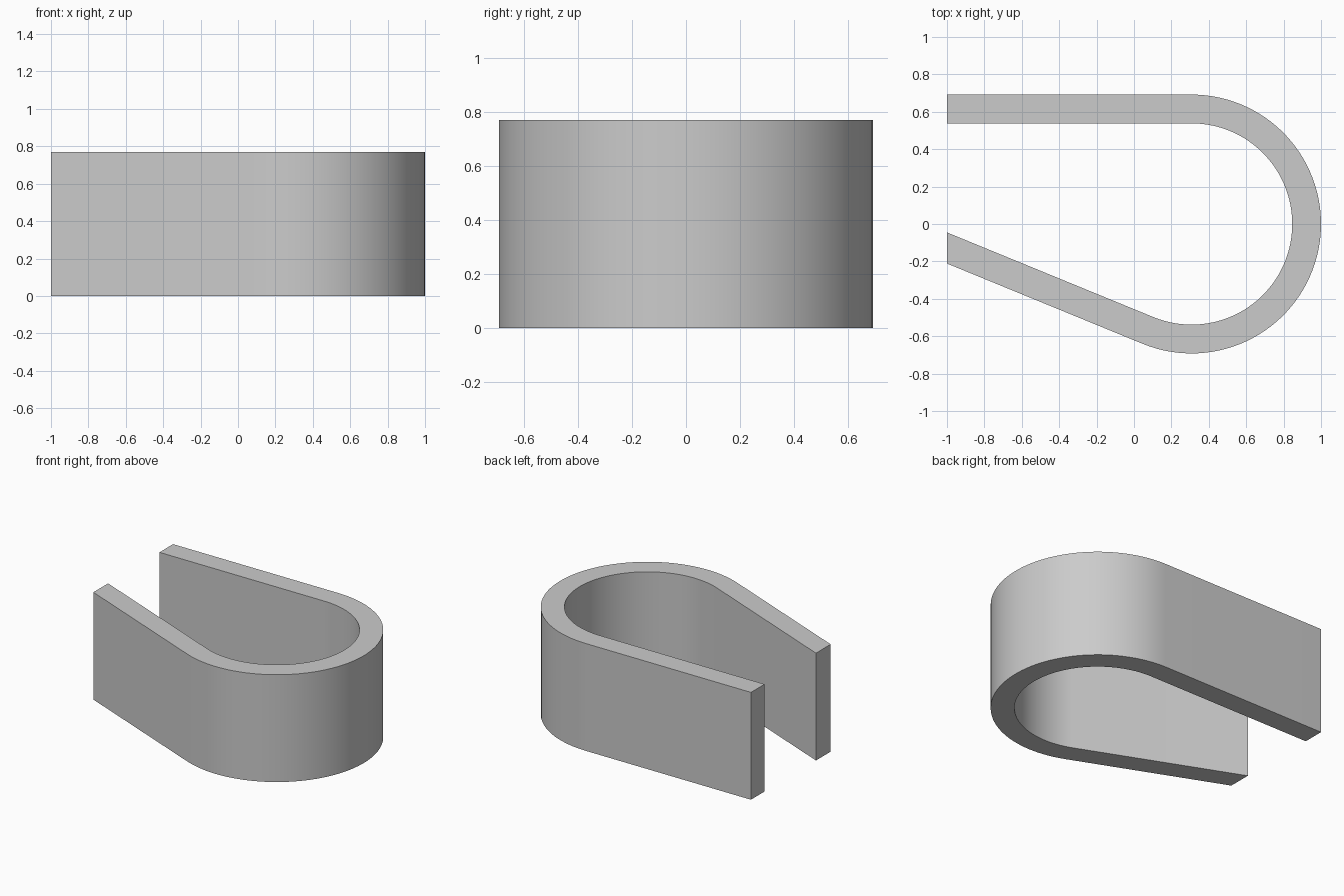
import bpy, bmesh, math

cube = bpy.data.objects.get("Cube")
if cube:
    bpy.data.objects.remove(cube, do_unlink=True)

OUTER, INNER, HEIGHT = 0.692, 0.538, 0.77
CENTRE_X, END_X = 0.308, -1.0
TILT = math.radians(22.3)
SEGMENTS = 64

grey = bpy.data.materials.new("light_grey")
grey.use_nodes = True
colour = (0.6, 0.6, 0.6, 1)
grey.diffuse_color = colour
grey.node_tree.nodes["Principled BSDF"].inputs["Base Color"].default_value = colour


def edge_path(radius):
    """Straight back arm, round bend, tangent sloping front arm."""
    start, stop = math.pi / 2, -math.pi / 2 - TILT
    points = [(END_X, radius)]
    for i in range(SEGMENTS + 1):
        a = start + (stop - start) * i / SEGMENTS
        points.append((CENTRE_X + radius * math.cos(a), radius * math.sin(a)))
    end_y = (END_X - CENTRE_X) * math.cos(stop)
    points.append((END_X, (radius - end_y) / math.sin(stop)))
    return points


# Flat strip between the outer and inner edges, extruded upwards
bm = bmesh.new()
rows = [[bm.verts.new((x, y, 0)) for x, y in edge_path(r)] for r in (OUTER, INNER)]
outer, inner = rows
for i in range(len(outer) - 1):
    bm.faces.new((outer[i], outer[i + 1], inner[i + 1], inner[i]))
result = bmesh.ops.extrude_face_region(bm, geom=bm.faces[:])
top = [g for g in result["geom"] if isinstance(g, bmesh.types.BMVert)]
bmesh.ops.translate(bm, verts=top, vec=(0, 0, HEIGHT))
bmesh.ops.recalc_face_normals(bm, faces=bm.faces[:])

mesh = bpy.data.meshes.new("bent_clip")
bm.to_mesh(mesh)
bm.free()
mesh.materials.append(grey)
clip = bpy.data.objects.new("bent_clip", mesh)
bpy.context.collection.objects.link(clip)

# Smooth bend with crisp rims and ends
bpy.ops.object.select_all(action="DESELECT")
clip.select_set(True)
bpy.context.view_layer.objects.active = clip
bpy.ops.object.shade_smooth_by_angle(angle=math.radians(30))
